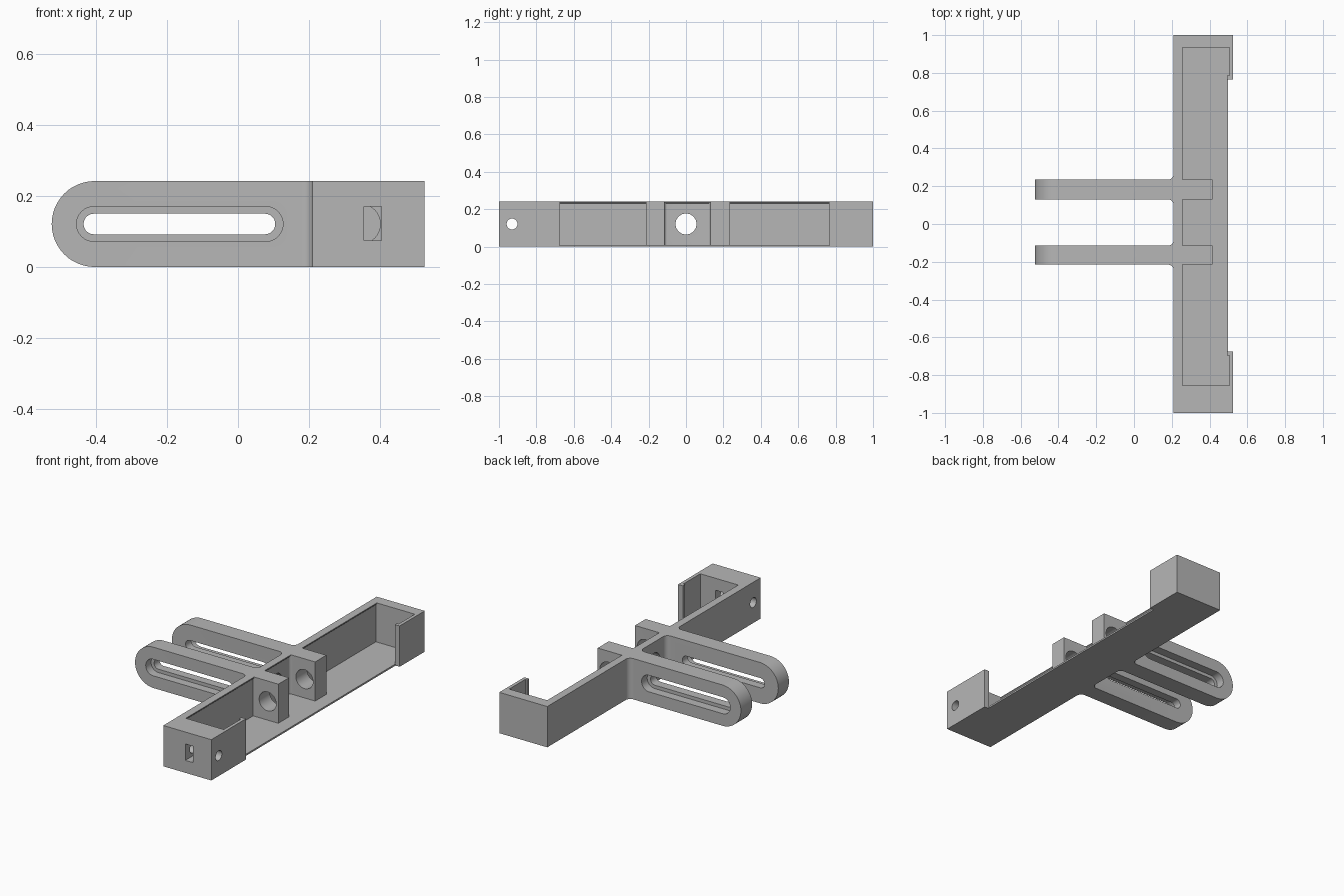
import bpy, bmesh
from math import cos, sin, pi
from mathutils import Vector

if "Cube" in bpy.data.objects:
    bpy.data.objects.remove(bpy.data.objects["Cube"], do_unlink=True)

grey = bpy.data.materials.new("plain_grey")
grey.use_nodes = True
colour = (0.47, 0.47, 0.47, 1)
grey.diffuse_color = colour
grey.node_tree.nodes["Principled BSDF"].inputs["Base Color"].default_value = colour

H = 0.242
MID = H / 2


def prism(name, points, axis, lo, hi):
    """Extrude a 2D outline along an axis."""
    place = {"x": lambda u, v, w: (w, u, v),
             "y": lambda u, v, w: (u, w, v),
             "z": lambda u, v, w: (u, v, w)}[axis]
    bm = bmesh.new()
    face = bm.faces.new([bm.verts.new(place(u, v, lo)) for u, v in points])
    ext = bmesh.ops.extrude_face_region(bm, geom=[face])
    moved = [g for g in ext["geom"] if isinstance(g, bmesh.types.BMVert)]
    bmesh.ops.translate(bm, verts=moved, vec=Vector(place(0, 0, hi - lo)))
    bmesh.ops.recalc_face_normals(bm, faces=bm.faces)
    mesh = bpy.data.meshes.new(name)
    bm.to_mesh(mesh)
    bm.free()
    mesh.materials.append(grey)
    obj = bpy.data.objects.new(name, mesh)
    bpy.context.collection.objects.link(obj)
    return obj


def box(name, x, y, z):
    return prism(name, [(x[0], y[0]), (x[1], y[0]), (x[1], y[1]), (x[0], y[1])], "z", *z)


def arc(cx, cy, r, a, b, n=24):
    return [(cx + r * cos(a + (b - a) * i / n), cy + r * sin(a + (b - a) * i / n))
            for i in range(n + 1)]


def circle(cx, cy, r):
    return arc(cx, cy, r, 0, 2 * pi, 48)[:-1]


def stadium(x0, x1, r):
    return arc(x0 + r, MID, r, pi / 2, 3 * pi / 2) + arc(x1 - r, MID, r, -pi / 2, pi / 2)


def combine(target, other, operation):
    """Apply a boolean and remove the operand."""
    mod = target.modifiers.new("boolean", "BOOLEAN")
    mod.operation, mod.solver, mod.object = operation, "EXACT", other
    bpy.context.view_layer.update()
    graph = bpy.context.evaluated_depsgraph_get()
    mesh = bpy.data.meshes.new_from_object(target.evaluated_get(graph))
    target.modifiers.clear()
    target.data = mesh
    bpy.data.objects.remove(other, do_unlink=True)


def cut(target, other):
    combine(target, other, "DIFFERENCE")


def add(target, other):
    combine(target, other, "UNION")


def fillet(cx, cy, sx, sy, r, e=0.005):
    """Concave vertical corner filler."""
    pts = [(cx - sx * e, cy - sy * e), (cx + sx * r, cy - sy * e)]
    for i in range(9):
        a = pi / 2 * i / 8
        pts.append((cx + sx * r * (1 - sin(a)), cy + sy * r * (1 - cos(a))))
    pts.append((cx - sx * e, cy + sy * r))
    return prism("fillet", pts, "z", 0, H)


# Long tray with thin floor, end walls and front lips
bracket = box("bracket", (0.21, 0.525), (-1, 1), (0, H))
cut(bracket, box("pocket", (0.25, 0.505), (-0.855, 0.935), (0.01, 0.3)))
cut(bracket, box("opening", (0.498, 0.6), (-0.675, 0.765), (-0.1, 0.3)))

# Snap ridges along the back wall top and inside the lip ends
add(bracket, prism("top_ridge", [(0.24, 0.23), (0.25, 0.23), (0.256, 0.236),
                                 (0.256, H), (0.24, H)], "y", -0.86, 0.94))
for y in ((-0.695, -0.675), (0.765, 0.785)):
    add(bracket, box("lip_ridge", (0.493, 0.515), y, (0.005, H)))

# Slotted arms running through the back wall into drilled lugs
for y0, y1, outer in ((-0.215, -0.115, -1), (0.13, 0.235, 1)):
    outline = arc(-0.525 + MID, MID, MID, pi / 2, 3 * pi / 2) + [(0.415, 0), (0.415, H)]
    arm = prism("arm", outline, "y", y0, y1)
    cut(arm, prism("slot", stadium(-0.435, 0.105, 0.029), "y", y0 - 0.1, y1 + 0.1))
    middle = (y0 + y1) / 2
    side = sorted((middle, middle + outer * 0.1))
    cut(arm, prism("recess", stadium(-0.455, 0.127, 0.049), "y", *side))
    cut(arm, prism("lug_hole", circle(0.345, MID, 0.056), "y", y0 - 0.1, y1 + 0.1))
    add(bracket, arm)
    for y, s in ((y0, -1), (y1, 1)):
        add(bracket, fillet(0.21, y, -1, s, 0.03))
    add(bracket, fillet(0.25, y1 if outer < 0 else y0, 1, -outer, 0.014))

# Cable hole, screw hole and nut slot
cut(bracket, prism("cable_hole", circle(0, MID, 0.056), "x", 0.1, 0.3))
cut(bracket, prism("screw_hole", circle(-0.93, MID, 0.029), "x", 0.1, 0.6))
cut(bracket, box("nut_slot", (0.355, 0.405), (-1.1, -0.8), (0.074, 0.171)))

bpy.ops.object.select_all(action="DESELECT")
bracket.select_set(True)
bpy.context.view_layer.objects.active = bracket
bpy.ops.object.shade_smooth_by_angle(angle=pi / 6)
